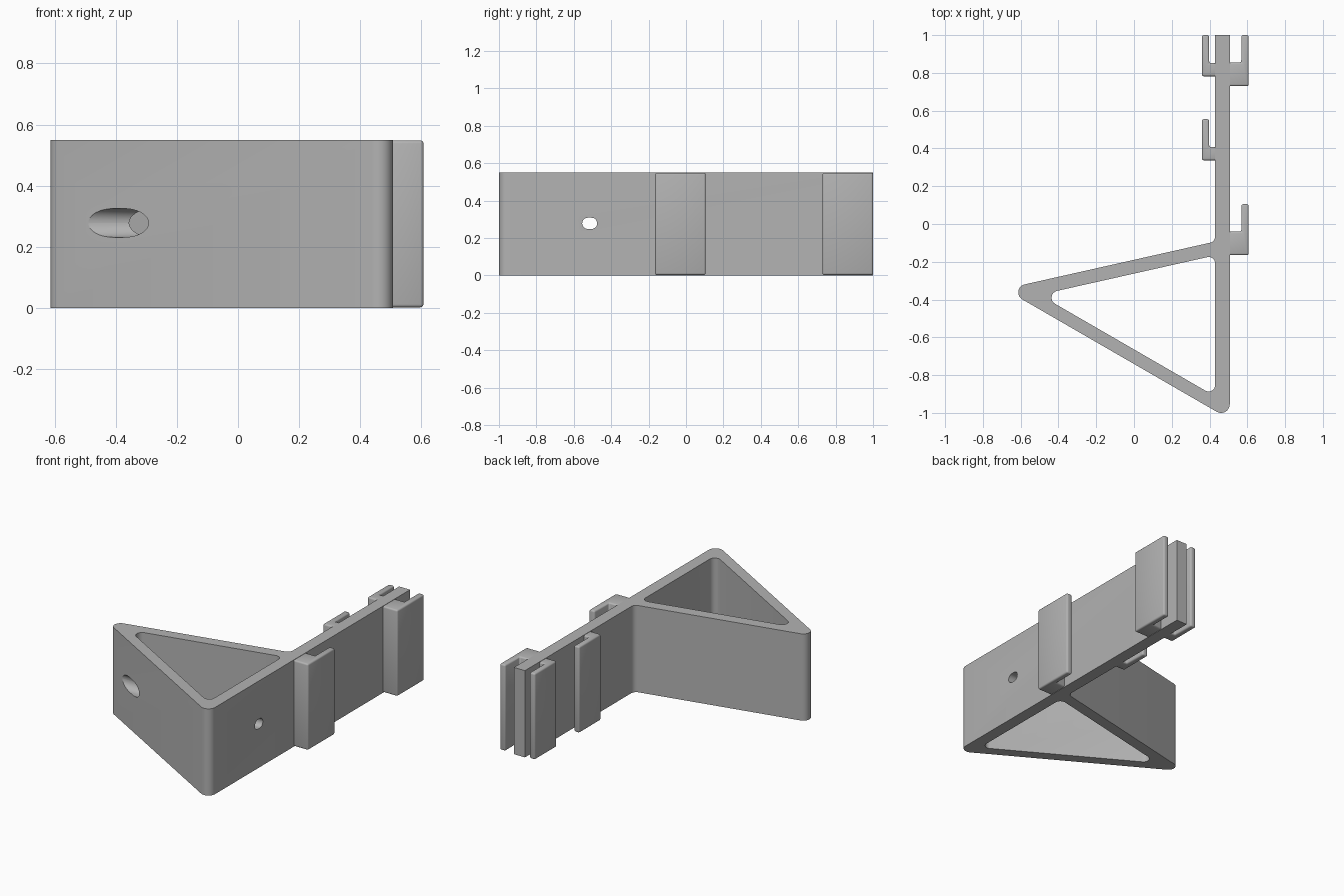
import bpy, bmesh, math
from mathutils import Vector

cube = bpy.data.objects.get("Cube")
if cube:
    bpy.data.objects.remove(cube)

HEIGHT = 0.55
GREY = (0.45, 0.45, 0.45, 1)
grey = bpy.data.materials.new("plain grey")
grey.use_nodes = True
grey.diffuse_color = GREY
grey.node_tree.nodes["Principled BSDF"].inputs["Base Color"].default_value = GREY


def rounded(corners, steps=8):
    """Fillet each (x, y, radius) corner of a closed outline."""
    points = []
    for i, (x, y, r) in enumerate(corners):
        p = Vector((x, y))
        if r == 0:
            points.append(p)
            continue
        nxt = corners[(i + 1) % len(corners)]
        a = (Vector(corners[i - 1][:2]) - p).normalized()
        b = (Vector(nxt[:2]) - p).normalized()
        half = a.angle(b) / 2
        centre = p + (a + b).normalized() * r / math.sin(half)
        start = p + a * r / math.tan(half) - centre
        end = p + b * r / math.tan(half) - centre
        sweep = math.pi - 2 * half
        for k in range(steps + 1):
            t = k / steps
            points.append(centre + (start * math.sin((1 - t) * sweep)
                                    + end * math.sin(t * sweep)) / math.sin(sweep))
    return points


def extrude(name, loops, place, depth):
    """Fill outlines (later ones are holes) and extrude along depth."""
    bm = bmesh.new()
    edges = []
    for loop in loops:
        vs = [bm.verts.new(place(p)) for p in loop]
        edges += [bm.edges.new((v, vs[i - 1])) for i, v in enumerate(vs)]
    bmesh.ops.triangle_fill(bm, edges=edges, use_beauty=True)
    flat = bmesh.ops.extrude_face_region(bm, geom=bm.faces[:], use_keep_orig=True)
    moved = [g for g in flat["geom"] if isinstance(g, bmesh.types.BMVert)]
    bmesh.ops.translate(bm, verts=moved, vec=depth)
    bmesh.ops.recalc_face_normals(bm, faces=bm.faces[:])
    bmesh.ops.dissolve_limit(bm, angle_limit=0.01, verts=bm.verts[:], edges=bm.edges[:])
    mesh = bpy.data.meshes.new(name)
    bm.to_mesh(mesh)
    bm.free()
    obj = bpy.data.objects.new(name, mesh)
    bpy.context.collection.objects.link(obj)
    mesh.materials.append(grey)
    return obj


def activate(obj):
    bpy.ops.object.select_all(action='DESELECT')
    obj.select_set(True)
    bpy.context.view_layer.objects.active = obj


# Wall plate with the hollow triangular bracket
outer = rounded([(0.507, 1, 0), (0.43, 1, 0), (0.43, -0.093, 0.035),
                 (-0.687, -0.344, 0.043), (0.507, -1.034, 0.046)])
inner = rounded([(0.43, -0.166, 0.035), (-0.5, -0.375, 0.037), (0.43, -0.9125, 0.035)])
bracket = extrude("triangle_bracket", [outer, inner],
                  lambda p: (p.x, p.y, 0), (0, 0, HEIGHT))

# Screw hole in the plate and wider access hole in the slanted wall
for x, length, radius in ((-0.75, 0.95, 0.047), (0.38, 0.2, 0.03)):
    w = radius + 0.01
    slot = rounded([(-w, -radius, radius * 0.999), (w, -radius, radius * 0.999),
                    (w, radius, radius * 0.999), (-w, radius, radius * 0.999)])
    cutter = extrude("hole_cutter", [slot],
                     lambda p: (x, p.x - 0.515, p.y + 0.278), (length, 0, 0))
    cutter.hide_render = True
    activate(bracket)
    cut = bracket.modifiers.new("hole", 'BOOLEAN')
    cut.operation = 'DIFFERENCE'
    cut.solver = 'EXACT'
    cut.object = cutter
    bpy.ops.object.modifier_apply(modifier=cut.name)
    bpy.data.objects.remove(cutter)
activate(bracket)
bpy.ops.object.shade_smooth_by_angle(angle=math.radians(30))


def hook(name, root, gap, tip, y, base, length):
    """L-shaped hook whose arm points to the back."""
    corners = [(root, y), (tip, y), (tip, y + length), (gap, y + length),
               (gap, y + base), (root, y + base)]
    obj = extrude(name, [[Vector(c) for c in corners]],
                  lambda p: (p.x, p.y, 0.002), (0, 0, HEIGHT - 0.004))
    activate(obj)
    bevel = obj.modifiers.new("soft edges", 'BEVEL')
    bevel.width = 0.01
    bevel.segments = 3
    bpy.ops.object.modifier_apply(modifier=bevel.name)
    bpy.ops.object.shade_smooth_by_angle(angle=math.radians(40))


# Wide hooks on the left face, narrow hooks on the right face
for place, y in (("middle", -0.165), ("back", 0.73)):
    hook("wide_hook_" + place, 0.48, 0.568, 0.607, y, 0.125, 0.27)
for place, y in (("middle", 0.337), ("back", 0.782)):
    hook("narrow_hook_" + place, 0.455, 0.398, 0.36, y, 0.07, 0.218)
